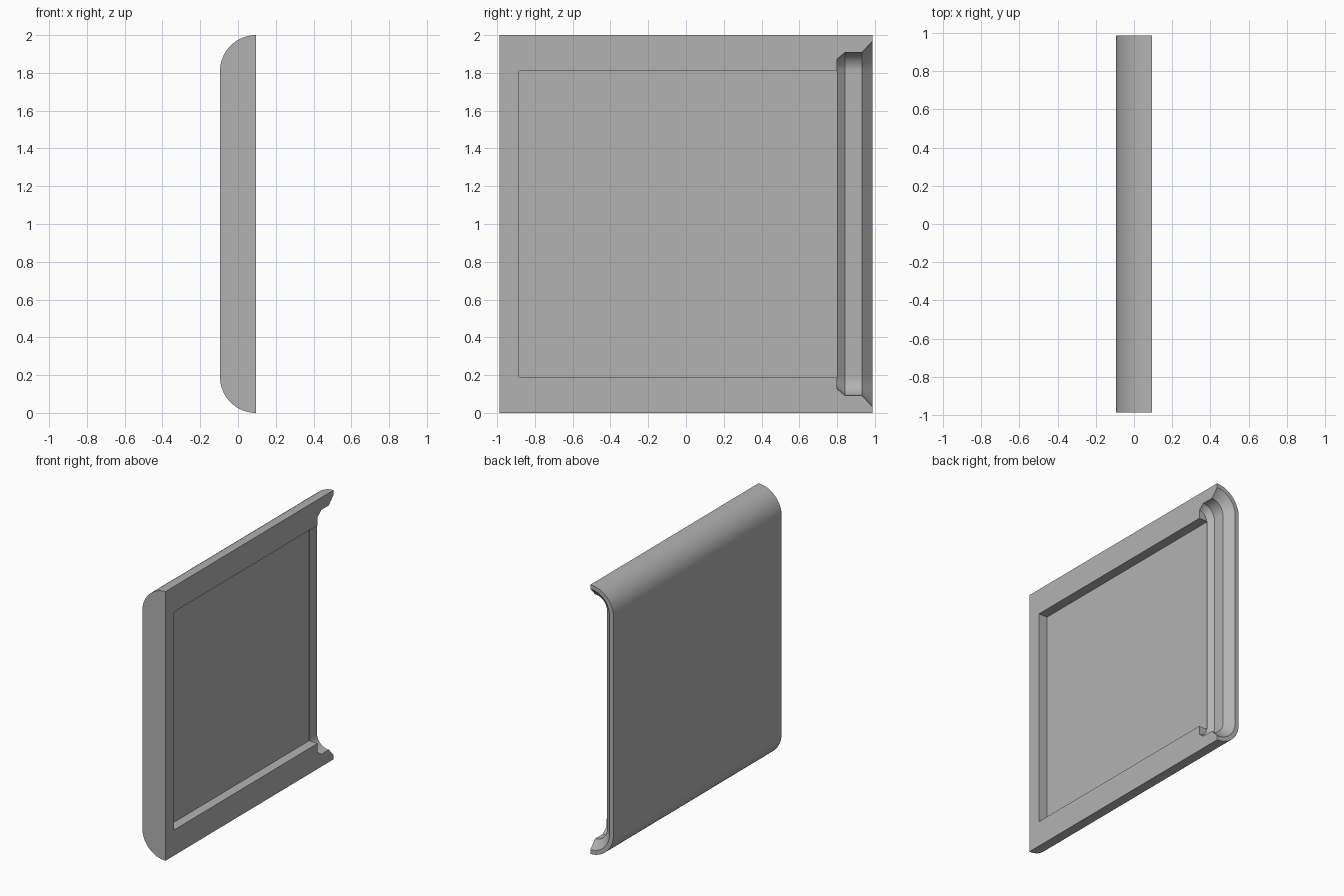
import bpy, bmesh, math

cube = bpy.data.objects.get("Cube")
if cube:
    bpy.data.objects.remove(cube, do_unlink=True)

HALF_X, HALF_Y, HEIGHT, RADIUS, STEPS = 0.095, 0.987, 2.0, 0.19, 16

grey = bpy.data.materials.new("plain grey")
grey.use_nodes = True
colour = (0.45, 0.45, 0.45, 1)
grey.diffuse_color = colour
grey.node_tree.nodes["Principled BSDF"].inputs["Base Color"].default_value = colour


def d_section(inset, lip=0.0):
    """Rounded-back outline in x and z, inset evenly, open side pushed out by lip."""
    r = RADIUS - inset
    upper = []
    for i in range(STEPS + 1):
        a = math.pi / 2 * i / STEPS
        upper.append((HALF_X - r * math.sin(a), HEIGHT - RADIUS + r * math.cos(a)))
    if lip:
        upper.insert(0, (HALF_X + lip, HEIGHT - inset))
    return upper + [(x, HEIGHT - z) for x, z in reversed(upper)]


def loft(name, stations, lip=0.0):
    """Skin a row of sections given as (y, inset)."""
    bm = bmesh.new()
    rings = [[bm.verts.new((x, y, z)) for x, z in d_section(inset, lip)]
             for y, inset in stations]
    n = len(rings[0])
    for a, b in zip(rings, rings[1:]):
        for i in range(n):
            j = (i + 1) % n
            bm.faces.new((a[i], a[j], b[j], b[i]))
    bm.faces.new(rings[0])
    bm.faces.new(rings[-1])
    return finish(name, bm)


def box(name, low, high):
    bm = bmesh.new()
    bmesh.ops.create_cube(bm, size=1)
    for v in bm.verts:
        v.co = [low[k] if v.co[k] < 0 else high[k] for k in range(3)]
    return finish(name, bm)


def finish(name, bm):
    bmesh.ops.recalc_face_normals(bm, faces=bm.faces)
    mesh = bpy.data.meshes.new(name)
    bm.to_mesh(mesh)
    bm.free()
    mesh.materials.append(grey)
    obj = bpy.data.objects.new(name, mesh)
    bpy.context.collection.objects.link(obj)
    return obj


def cut(target, cutter):
    cutter.hide_render = True
    mod = target.modifiers.new(cutter.name, "BOOLEAN")
    mod.operation, mod.solver, mod.object = "DIFFERENCE", "EXACT", cutter
    bpy.context.view_layer.objects.active = target
    bpy.ops.object.modifier_apply(modifier=mod.name)
    bpy.data.objects.remove(cutter, do_unlink=True)


# Slab with a flat open side and rounded long edges at the back
cover = loft("sliding_cover", [(-HALF_Y, 0), (HALF_Y, 0)])

# Flared channel at the open end
cut(cover, loft("end_channel", [(0.80, 0.127), (0.842, 0.092), (0.931, 0.092),
                                (HALF_Y, 0.032), (HALF_Y + 0.015, 0.016)], lip=0.1))

# Shallow rectangular pocket in the flat side
cut(cover, box("pocket", (0.024, -0.885, RADIUS), (0.2, 0.802, HEIGHT - RADIUS)))
